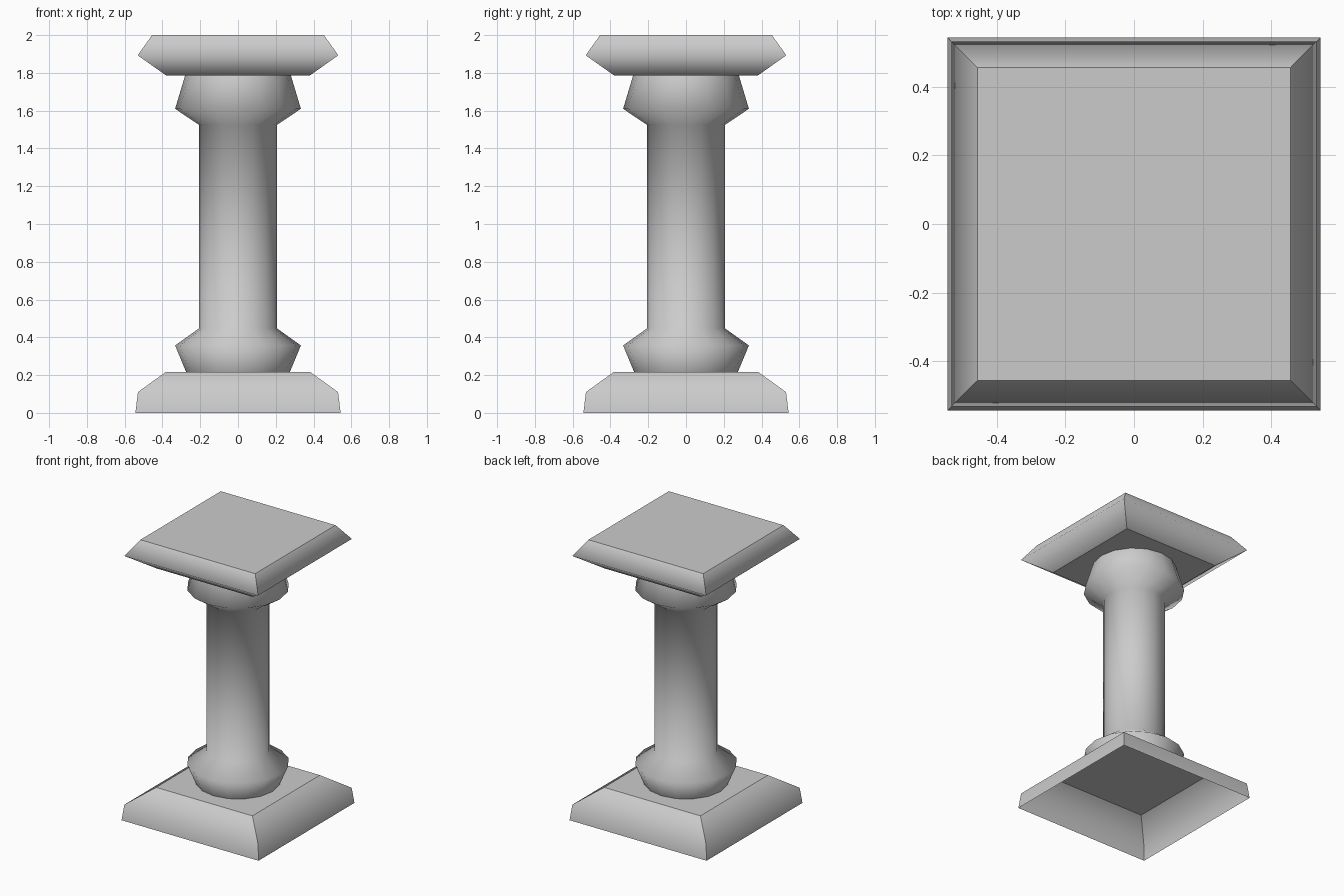
import bpy, bmesh, math

if "Cube" in bpy.data.objects:
    bpy.data.objects.remove(bpy.data.objects["Cube"])


def lathe(name, profile, sides, square=False, bottom=False, top=False):
    """Stack rings of (half width, height) into a skin, with optional end caps."""
    bm = bmesh.new()
    turn = math.pi / 4 if square else 0
    rings = []
    for r, z in profile:
        r *= math.sqrt(2) if square else 1
        rings.append([bm.verts.new((r * math.cos(turn + 2 * math.pi * i / sides),
                                    r * math.sin(turn + 2 * math.pi * i / sides), z))
                      for i in range(sides)])
    for a, b in zip(rings, rings[1:]):
        for i in range(sides):
            j = (i + 1) % sides
            face = bm.faces.new((a[i], a[j], b[j], b[i]))
            face.smooth = True
            # square parts keep crisp mitred corners
            if square:
                bm.edges.get((a[i], b[i])).smooth = False
    for wanted, ring in ((bottom, rings[0][::-1]), (top, rings[-1])):
        if wanted:
            cap = bm.faces.new(ring)
            for e in cap.edges:
                e.smooth = False
    mesh = bpy.data.meshes.new(name)
    bm.to_mesh(mesh)
    bm.free()
    obj = bpy.data.objects.new(name, mesh)
    bpy.context.collection.objects.link(obj)
    return obj


# Square plinth, hollow underneath
lathe("plinth", [(0.543, 0), (0.53, 0.11), (0.382, 0.217)], 4, square=True, top=True)

# Round shaft with flared collars at both ends
lathe("shaft", [(0.275, 0.217), (0.333, 0.357), (0.207, 0.447),
                (0.207, 1.525), (0.333, 1.61), (0.28, 1.786)], 16)

# Square capital slab with bevelled rim
lathe("capital", [(0.38, 1.786), (0.531, 1.893), (0.455, 2.0)], 4,
      square=True, bottom=True, top=True)
